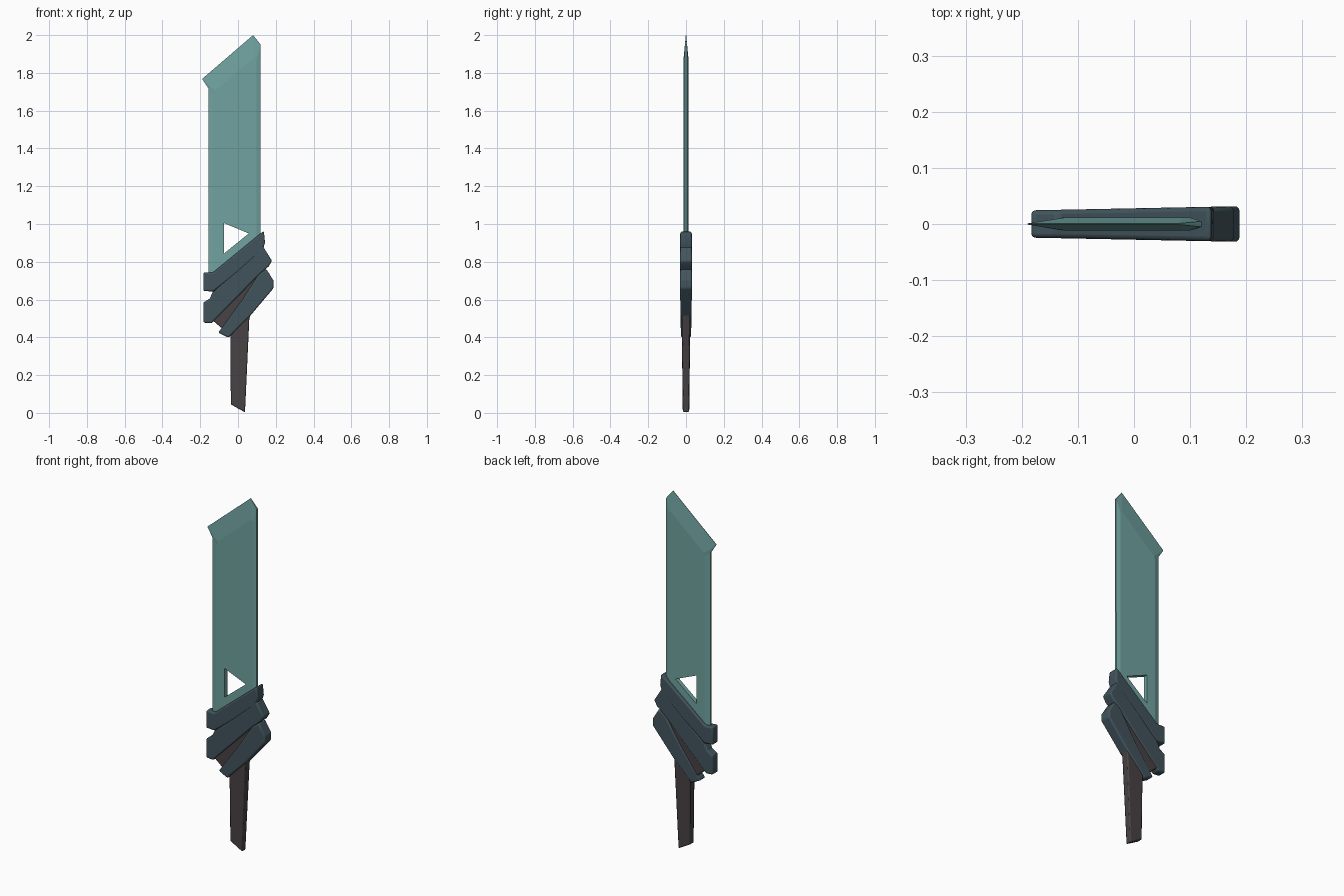
import bpy, bmesh

cube = bpy.data.objects.get("Cube")
if cube:
    bpy.data.objects.remove(cube, do_unlink=True)


def material(name, rgb):
    m = bpy.data.materials.new(name)
    m.use_nodes = True
    m.diffuse_color = (*rgb, 1)
    bsdf = next(n for n in m.node_tree.nodes if n.type == "BSDF_PRINCIPLED")
    bsdf.inputs["Base Color"].default_value = (*rgb, 1)
    bsdf.inputs["Roughness"].default_value = 0.6
    return m


TEAL = material("pale teal", (0.16, 0.36, 0.35))
SLATE = material("dark slate", (0.053, 0.088, 0.107))
BROWN = material("dark brown grey", (0.065, 0.055, 0.058))


def loft(name, rings, mat):
    """Join matching outlines, given as (x, y, z) rings, into a closed solid."""
    bm = bmesh.new()
    loops = [[bm.verts.new(p) for p in ring] for ring in rings]
    for a, b in zip(loops, loops[1:]):
        for i in range(len(a)):
            j = (i + 1) % len(a)
            bm.faces.new((a[i], a[j], b[j], b[i]))
    bm.faces.new(loops[0])
    bm.faces.new(loops[-1])
    bmesh.ops.recalc_face_normals(bm, faces=bm.faces)
    mesh = bpy.data.meshes.new(name)
    bm.to_mesh(mesh)
    bm.free()
    obj = bpy.data.objects.new(name, mesh)
    bpy.context.collection.objects.link(obj)
    if mat:
        mesh.materials.append(mat)
    return obj


def plate(name, outline, mat, half):
    """Flat solid whose half thickness is a function of x and z."""
    return loft(name, [[(x, s * half(x, z), z) for x, z in outline] for s in (-1, 1)], mat)


def soften(obj, width, segments):
    b = obj.modifiers.new("Bevel", "BEVEL")
    b.width, b.segments = width, segments
    b.limit_method, b.angle_limit = "ANGLE", 0.7
    bpy.ops.object.select_all(action="DESELECT")
    obj.select_set(True)
    bpy.context.view_layer.objects.active = obj
    bpy.ops.object.shade_smooth_by_angle()


# Blade: thin rim rising to a flat inner face on both sides
rim = [(-0.155, 0.72), (-0.155, 1.715), (-0.19, 1.768), (0.08, 2.0), (0.12, 1.95), (0.12, 0.92)]
flat = [(-0.125, 0.72), (-0.125, 1.69), (-0.12, 1.705), (0.088, 1.885), (0.098, 1.875), (0.098, 0.92)]
edge = [0.004, 0.004, 0.001, 0.001, 0.005, 0.006]


def rim_ring(side):
    return [(x, side * e, z) for (x, z), e in zip(rim, edge)]


def flat_ring(side):
    return [(x, side * 0.012, z) for x, z in flat]


blade = loft("blade", [flat_ring(-1), rim_ring(-1), rim_ring(1), flat_ring(1)], TEAL)

# Triangular window through the blade
cutter = plate("window_cutter", [(-0.075, 1.005), (0.057, 0.95), (-0.075, 0.843)], None, lambda x, z: 0.1)
cutter.hide_render = True
cutter.hide_viewport = True
cutter.display_type = "WIRE"
cut = blade.modifiers.new("Window", "BOOLEAN")
cut.operation, cut.solver, cut.object = "DIFFERENCE", "EXACT", cutter

# Handle: slim grip flaring into a core behind the guard bars
handle = plate("handle", [
    (-0.038, 0.045), (0.037, 0.003), (0.06, 0.5), (0.09, 0.58), (0.1, 0.7), (0.09, 0.895),
    (-0.135, 0.725), (-0.135, 0.49), (-0.04, 0.41)],
    BROWN, lambda x, z: min(0.022, 0.017 + 0.012 * z))
soften(handle, 0.006, 2)

# Guard: three slanted bars, thicker towards the model's left
bars = {
    "upper_guard_bar": [(-0.183, 0.745), (-0.183, 0.645), (-0.13, 0.643), (0.0, 0.745), (0.13, 0.86),
                        (0.143, 0.9), (0.137, 0.962), (0.125, 0.955), (-0.135, 0.742)],
    "middle_guard_bar": [(-0.183, 0.585), (-0.183, 0.478), (-0.14, 0.474), (0.11, 0.73), (0.162, 0.775),
                         (0.18, 0.805), (0.13, 0.885), (0.11, 0.86), (-0.135, 0.637), (-0.15, 0.605)],
    "lower_guard_bar": [(-0.105, 0.425), (-0.05, 0.398), (0.07, 0.52), (0.188, 0.66), (0.188, 0.7),
                        (0.15, 0.762), (0.11, 0.735), (0.02, 0.595)],
}
for name, outline in bars.items():
    bar = plate(name, outline, SLATE, lambda x, z: 0.028 + 0.02 * x)
    soften(bar, 0.008, 3)
